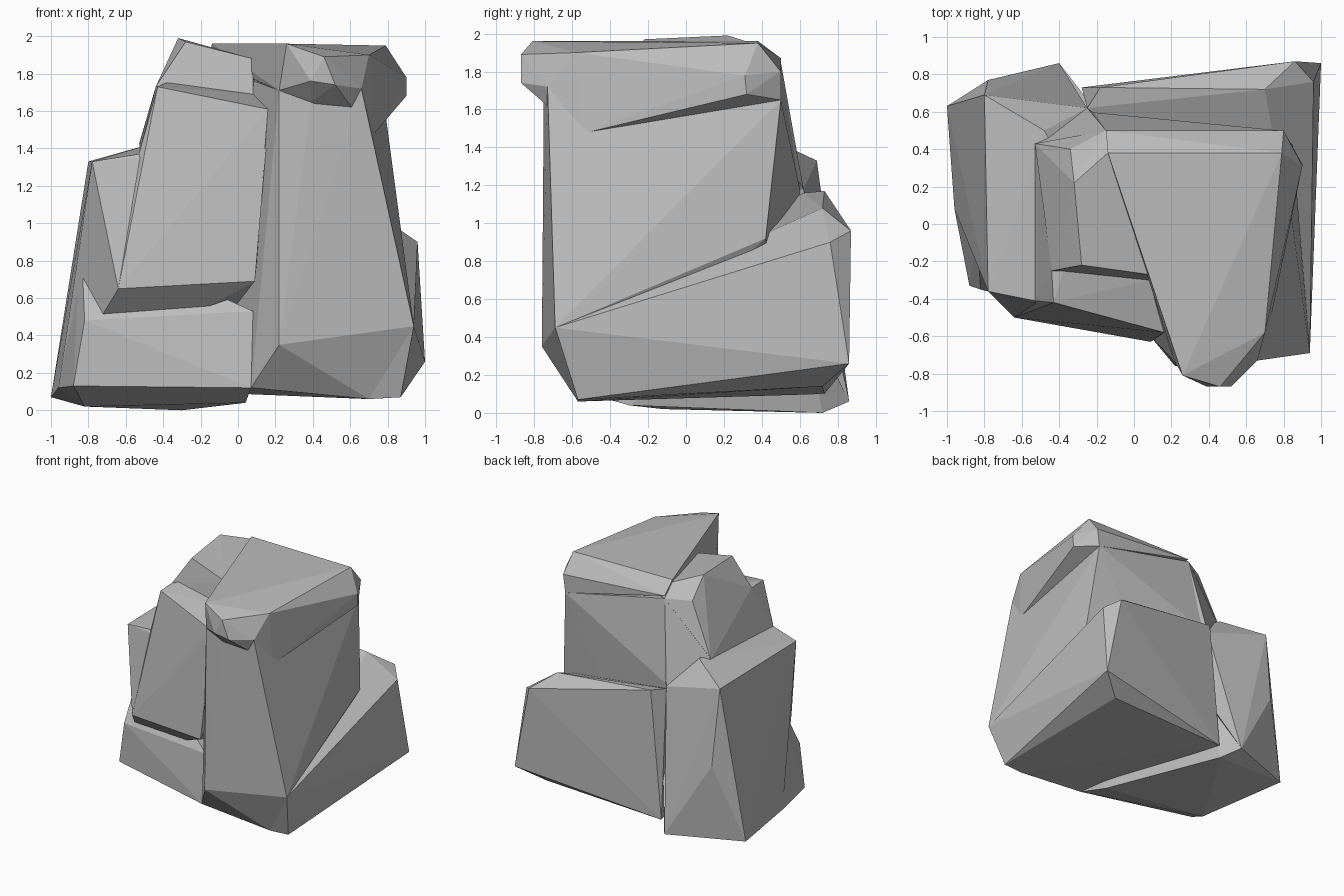
import bpy
import bmesh

# Remove the default cube only
default_cube = bpy.data.objects.get("Cube")
if default_cube:
    bpy.data.objects.remove(default_cube, do_unlink=True)

# One plain stone colour
stone = bpy.data.materials.new("stone grey")
stone.use_nodes = True
stone_colour = (0.5, 0.5, 0.5, 1)
stone.diffuse_color = stone_colour
stone.node_tree.nodes["Principled BSDF"].inputs["Base Color"].default_value = stone_colour

CENTIMETRE = 0.01


def chiselled_block(name, corners):
    """Flat-shaded convex stone chunk around corner points given in centimetres."""
    mesh = bpy.data.meshes.new(name)
    bm = bmesh.new()
    for corner in corners:
        bm.verts.new([value * CENTIMETRE for value in corner])
    bmesh.ops.convex_hull(bm, input=bm.verts[:])
    loose = [vert for vert in bm.verts if not vert.link_faces]
    bmesh.ops.delete(bm, geom=loose, context="VERTS")
    bmesh.ops.recalc_face_normals(bm, faces=bm.faces[:])
    bm.to_mesh(mesh)
    bm.free()
    mesh.materials.append(stone)
    block = bpy.data.objects.new(name, mesh)
    bpy.context.scene.collection.objects.link(block)
    return block


# Tall front column with a tapering right side
chiselled_block("front_column", [
    (7, -58, 12), (22, -76, 35), (70, -57, 6), (94, -69, 45),
    (22, -74, 171), (39, -75, 165), (66, -73, 172), (16, -58, 161),
    (-15, 50, 185), (78, 50, 165), (85, 42, 92), (-25, 60, 118), (0, 50, 20),
])

# Overhanging slab on top of the column, with a blunt nose at the front
chiselled_block("top_slab", [
    (-14, 38, 196), (79, 38, 195), (70, -58, 190), (46, -87, 189), (26, -81, 196),
    (22, -74, 171), (39, -87, 176), (39, -76, 165), (52, -87, 174), (66, -73, 172),
    (90, 31, 178), (90, 32, 168), (80, 50, 180), (78, 50, 165), (72, -56, 147),
    (-15, 50, 187),
])

# Wide block at the back right, its underside rising to the rear
chiselled_block("back_block", [
    (70, -57, 6), (87, -57, 7), (94, -69, 45), (100, 86, 26), (86, 87, 96),
    (96, 76, 90), (70, 72, 108), (-18, 73, 117), (-25, 62, 116),
    (-28, 73, 10), (7, -57, 12), (80, 72, 14),
])

# Left shoulder with a lip over the front ledge
chiselled_block("left_shoulder", [
    (-78, -36, 133), (-53, -41, 137), (-80, 69, 133), (-48, 50, 142),
    (-64, -50, 65), (9, -63, 69), (15, -59, 140), (-78, 77, 70),
    (-100, 63, 7), (-40, 86, 6), (-96, 8, 12), (-25, 62, 118),
])

# Low foot under the left shoulder
chiselled_block("left_foot", [
    (-82, -35, 48), (8, -54, 53), (-88, -33, 13), (7, -58, 12),
    (-84, -5, 95), (-96, 8, 12), (-100, 63, 7), (-82, -12, 2),
    (-30, 72, 0), (-40, 86, 6), (4, -30, 4), (-20, 60, 60),
])

# Middle tower rising behind the shoulder
chiselled_block("middle_tower", [
    (-53, -41, 137), (-43, -42, 173), (16, -58, 161), (9, -63, 69),
    (-64, -50, 65), (-44, -25, 173), (8, -30, 169), (-53, 43, 140),
    (-38, 40, 175), (-15, 50, 185), (-25, 62, 118), (20, 30, 170),
])

# Sloped cap on the tower
chiselled_block("tower_cap", [
    (-44, -25, 173), (8, -30, 169), (-28, -22, 197), (8, -27, 188),
    (-32, 22, 199), (-53, 43, 142), (-34, 40, 184), (-14, 38, 194),
    (-15, 50, 185), (20, 30, 180),
])
